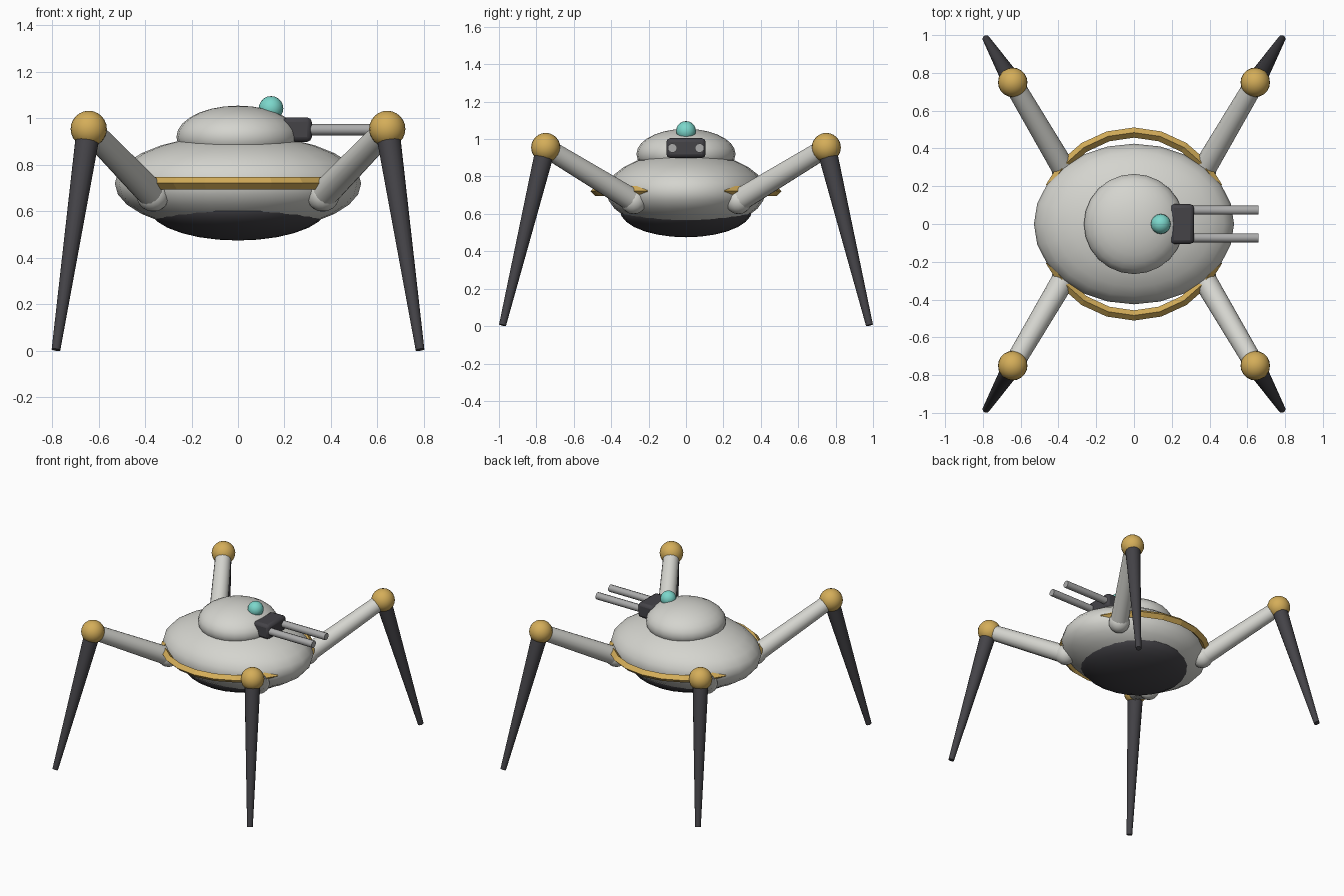
import bpy, bmesh, math
from mathutils import Vector

if "Cube" in bpy.data.objects:
    bpy.data.objects.remove(bpy.data.objects["Cube"])


def material(name, rgb):
    m = bpy.data.materials.new(name)
    m.diffuse_color = (*rgb, 1)
    m.use_nodes = True
    m.node_tree.nodes["Principled BSDF"].inputs["Base Color"].default_value = m.diffuse_color
    return m


SHELL = material("pale_grey", (0.66, 0.66, 0.62))
DARK = material("charcoal", (0.058, 0.056, 0.064))
GOLD = material("gold", (0.66, 0.42, 0.10))
TEAL = material("teal", (0.20, 0.68, 0.60))
STEEL = material("steel", (0.40, 0.40, 0.40))


def finish(name, mat, angle=40):
    ob = bpy.context.object
    ob.name = name
    ob.data.materials.append(mat)
    if angle:
        bpy.ops.object.shade_smooth_by_angle(angle=math.radians(angle))
    return ob


def ellipsoid(name, mat, centre, radii, segments=24, rings=14):
    bpy.ops.mesh.primitive_uv_sphere_add(segments=segments, ring_count=rings, radius=1, location=centre)
    bpy.context.object.scale = radii
    bpy.ops.object.transform_apply(location=False, rotation=False, scale=True)
    return finish(name, mat)


def rod(name, mat, start, end, r1, r2, sides=16):
    a, b = Vector(start), Vector(end)
    d = b - a
    bpy.ops.mesh.primitive_cone_add(vertices=sides, radius1=r1, radius2=r2, depth=d.length,
                                    location=(a + b) / 2,
                                    rotation=d.to_track_quat('Z', 'Y').to_euler())
    return finish(name, mat, 50)


def band(name, start_deg, end_deg, steps=8, radius=0.484, r=0.027, z=0.722):
    # Arc with a diamond cross-section
    bm = bmesh.new()
    rings = []
    for i in range(steps + 1):
        t = math.radians(start_deg + (end_deg - start_deg) * i / steps)
        ring = []
        for k in range(4):
            q = k * math.pi / 2
            d = radius + r * math.cos(q)
            ring.append(bm.verts.new((d * math.cos(t), d * math.sin(t), z + r * math.sin(q))))
        rings.append(ring)
    for a, b in zip(rings, rings[1:]):
        for k in range(4):
            n = (k + 1) % 4
            bm.faces.new((a[k], b[k], b[n], a[n]))
    bm.faces.new(rings[0])
    bm.faces.new(rings[-1][::-1])
    bmesh.ops.recalc_face_normals(bm, faces=bm.faces)
    me = bpy.data.meshes.new(name)
    bm.to_mesh(me)
    bm.free()
    ob = bpy.data.objects.new(name, me)
    me.materials.append(GOLD)
    bpy.context.collection.objects.link(ob)


# Body: hull, dark belly, top dome, sensor
ellipsoid("hull", SHELL, (0, 0, 0.72), (0.53, 0.425, 0.21))
ellipsoid("belly", DARK, (0, 0, 0.62), (0.387, 0.354, 0.145))
ellipsoid("dome", SHELL, (0, 0, 0.92), (0.265, 0.265, 0.135))
ellipsoid("sensor", TEAL, (0.142, 0, 1.043), (0.053, 0.053, 0.053), 16, 10)

# Gun mount with twin barrels
bpy.ops.mesh.primitive_cube_add(size=1, location=(0.255, 0, 0.952))
mount = bpy.context.object
mount.scale = (0.125, 0.21, 0.105)
bpy.ops.object.transform_apply(location=False, rotation=False, scale=True)
bevel = mount.modifiers.new("rounding", 'BEVEL')
bevel.width = 0.02
bevel.segments = 2
finish("gun_mount", DARK)
for side, y in (("left", 0.073), ("right", -0.073)):
    rod("barrel_" + side, STEEL, (0.29, y, 0.952), (0.66, y, 0.952), 0.025, 0.025, 10)

# Gold bands front and back
band("band_back", 24, 156)
band("band_front", 204, 336)

# Four legs
for ny, sy in (("front", -1), ("back", 1)):
    for nx, sx in (("left", -1), ("right", 1)):
        tag = f"_{ny}_{nx}"
        hip = (sx * 0.365, sy * 0.28, 0.67)
        knee = (sx * 0.642, sy * 0.75, 0.955)
        foot = (sx * 0.783, sy * 0.981, 0.005)
        ellipsoid("hip" + tag, SHELL, hip, (0.071,) * 3, 16, 10)
        rod("upper_leg" + tag, SHELL, hip, knee, 0.062, 0.052)
        ellipsoid("knee" + tag, GOLD, knee, (0.078,) * 3, 20, 12)
        rod("lower_leg" + tag, DARK, knee, foot, 0.053, 0.019)
